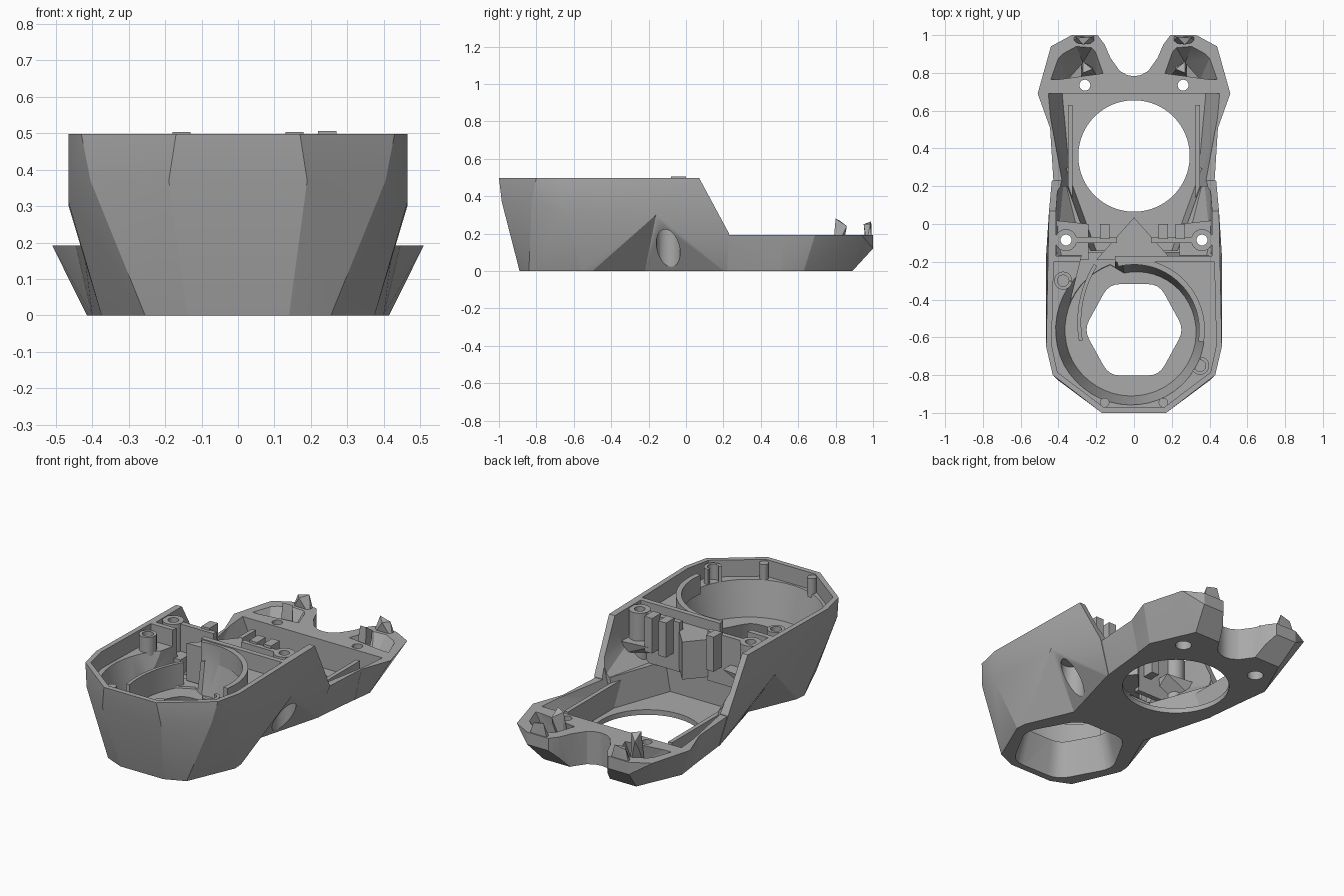
import bpy, bmesh, math
from mathutils import Vector

cube = bpy.data.objects.get("Cube")
if cube:
    bpy.data.objects.remove(cube, do_unlink=True)

grey = bpy.data.materials.new("mid grey")
grey.use_nodes = True
COL = (0.4, 0.4, 0.4, 1)
grey.diffuse_color = COL
grey.node_tree.nodes["Principled BSDF"].inputs["Base Color"].default_value = COL


def finish(name, bm):
    bmesh.ops.recalc_face_normals(bm, faces=bm.faces)
    me = bpy.data.meshes.new(name)
    bm.to_mesh(me)
    bm.free()
    me.materials.append(grey)
    ob = bpy.data.objects.new(name, me)
    bpy.context.collection.objects.link(ob)
    return ob


def hull(name, pts, mirror=True):
    bm = bmesh.new()
    for x, y, z in pts:
        bm.verts.new((x, y, z))
        if mirror:
            bm.verts.new((-x, y, z))
    bmesh.ops.remove_doubles(bm, verts=bm.verts, dist=1e-5)
    r = bmesh.ops.convex_hull(bm, input=bm.verts)
    junk = {g for g in r["geom_interior"] + r["geom_unused"] if isinstance(g, bmesh.types.BMVert)}
    bmesh.ops.delete(bm, geom=list(junk), context='VERTS')
    return finish(name, bm)


def prism(name, poly, z0, z1, taper=1.0, c=(0, 0)):
    """Extruded outline; taper scales the lower outline about c."""
    bm = bmesh.new()
    low = [bm.verts.new((c[0] + (x - c[0]) * taper, c[1] + (y - c[1]) * taper, z0)) for x, y in poly]
    top = [bm.verts.new((x, y, z1)) for x, y in poly]
    bm.faces.new(low)
    bm.faces.new(top)
    n = len(poly)
    for i in range(n):
        j = (i + 1) % n
        bm.faces.new((low[i], low[j], top[j], top[i]))
    return finish(name, bm)


def circle(x, y, r, n=32, a0=0, a1=360):
    k = n if a1 - a0 == 360 else n - 1
    return [(x + r * math.cos(math.radians(a0 + (a1 - a0) * i / k)),
             y + r * math.sin(math.radians(a0 + (a1 - a0) * i / k))) for i in range(n)]


def box(name, x0, x1, y0, y1, z0, z1):
    return prism(name, [(x0, y0), (x1, y0), (x1, y1), (x0, y1)], z0, z1)


def arc_wall(name, x, y, r, t, a0, a1, z0, z1, n=28):
    return prism(name, circle(x, y, r, n, a0, a1) + circle(x, y, r + t, n, a0, a1)[::-1], z0, z1)


def combine(base, parts, op):
    for p in parts:
        m = base.modifiers.new("bool", 'BOOLEAN')
        m.operation, m.solver, m.object = op, 'EXACT', p
        bpy.context.view_layer.objects.active = base
        bpy.ops.object.modifier_apply(modifier=m.name)
        bpy.data.objects.remove(p, do_unlink=True)


FC = (0, -0.56)  # centre of the fan pocket

# Outer shell: faceted front body, waist and rear tray
shell = hull("toolhead_shell", [
    (.17, -1, .498), (.43, -.8, .498), (.465, -.65, .498), (.45, .07, .498),
    (.19, -.985, .37), (.405, -.825, .37), (.465, -.65, .31), (.465, -.16, .3),
    (.14, -.89, 0), (.255, -.84, 0), (.375, -.56, 0), (.37, -.5, 0), (.25, -.22, 0)])
waist = hull("waist", [
    (.465, -.16, .3), (.45, .07, .498), (.45, -.1, .498), (.435, .23, .2),
    (.25, -.22, 0), (.37, .22, 0), (.2, -.25, .3)])
tray = hull("tray", [(.425, .2, .192), (.365, .2, 0), (.445, .52, .192), (.4, .52, 0)])
tail = hull("tail", [
    (.445, .51, .192), (.51, .69, .192), (.44, .94, .192), (.33, 1, .192), (.2, 1, .192),
    (.33, 1, .12), (.2, 1, .12), (.4, .51, 0), (.415, .63, 0), (.3, .89, 0)])
combine(shell, [waist, tray, tail], 'UNION')

# Spiral fan pocket with outlet, its upper step and the rounded hexagonal intake
spiral = []
for i in range(48):
    a = math.radians(100 - i * 350 / 47)
    r = .35 + .07 * min(1, i / 34)
    spiral.append((r * math.cos(a), FC[1] + r * math.sin(a)))
pocket = prism("pocket_cut", spiral, .2, .42, .87, FC)
outlet = prism("outlet_cut", [(-.36, -.5), (-.1, -.5), (-.1, -.1), (-.26, -.1)], .21, .6)
rim = prism("rim_cut", [(.16, -.97), (.405, -.785), (.436, -.64), (.425, -.2),
                        (-.425, -.2), (-.436, -.64), (-.405, -.785), (-.16, -.97)], .4, .6)
hexagon = []
for k in range(6):
    p, q, s = [Vector((.255 * math.cos(math.radians(60 * j)), FC[1] + .268 * math.sin(math.radians(60 * j))))
               for j in (k - 1, k, k + 1)]
    a, b = q.lerp(p, .22), q.lerp(s, .22)
    hexagon += [tuple(a.lerp(q, t).lerp(q.lerp(b, t), t)) for t in (0, .25, .5, .75, 1)]
intake = prism("intake_cut", hexagon, -.01, .24, 1.26, FC)

# Open rear chamber, tray and tail hollows, tail notch
chamber = hull("chamber_cut", [
    (.415, -.17, .6), (.415, .3, .6), (.41, -.17, .36), (.405, .2, .3), (.27, -.15, .2), (.37, .25, .2)])
lower = hull("lower_cut", [
    (.2, -.14, .03), (.33, .25, .03), (.24, -.14, .25), (.38, .25, .25), (.36, .3, .03)])
floor = hull("floor_cut", [
    (.335, .2, .03), (.38, .69, .03), (.39, .2, .25), (.415, .5, .25), (.48, .69, .25)])
tail_cuts = [hull("tail_cut", [
    (s * .2, .765, .04), (s * .35, .765, .04), (s * .27, .855, .05), (s * .15, .81, .25), (s * .475, .765, .25),
    (s * .42, .92, .25), (s * .32, .975, .25), (s * .205, .965, .25)], False) for s in (1, -1)]
edge = [(.23, 1.05), (.185, .99), (.155, .95), (.125, .88), (.075, .81), (.035, .788)]
notch = prism("notch_cut", edge + [(0, .782)] + [(-x, y) for x, y in edge[::-1]], -.1, .4)
combine(shell, [pocket, outlet, rim, intake, chamber, lower, floor] + tail_cuts + [notch], 'DIFFERENCE')

# Screw posts, ledges, rails and cross walls, repeated on both sides
adds = []
for s in (1, -1):
    def side(name, x0, x1, y0, y1, z0, z1):
        return box(name, min(s * x0, s * x1), max(s * x0, s * x1), y0, y1, z0, z1)
    adds += [
        hull("ledge", [(s * .24, -.19, .33), (s * .425, -.19, .33), (s * .425, .02, .33), (s * .24, .0, .33),
                       (s * .25, -.19, .2), (s * .33, -.19, .2), (s * .41, .0, .25)], False),
        prism("screw_post", circle(s * .36, -.085, .058, 24), .22, .493),
        side("cross_wall", .09, .36, -.1, -.07, .2, .49),
        side("wall_tab", .13, .18, -.08, 0, .3, .503),
        side("side_rail", .325, .35, .1, .63, .02, .17)]

# Cross bar, duct wedge and volute wall
adds += [
    hull("cross_bar", [(.475, .7, .185), (.465, .765, .185), (.37, .7, .01), (.34, .765, .01)]),
    prism("duct_wedge", [(0, .035), (-.2, -.19), (.2, -.19)], .22, .44),
    arc_wall("volute_wall", 0, FC[1], .345, .03, -10, 104, .38, .492)]
combine(shell, adds, 'UNION')

# Big nozzle opening, screw holes and their counterbores
drills = [prism("nozzle_cut", circle(0, .36, .295, 64), -.1, .1)]
for s in (1, -1):
    drills += [
        prism("post_hole", circle(s * .36, -.085, .029, 20), .1, .7),
        prism("post_bore", circle(s * .365, -.095, .064, 24), -.1, .225),
        prism("bar_hole", circle(s * .26, .735, .029, 20), -.1, .4),
        prism("bar_bore", circle(s * .26, .735, .045, 20), -.1, .05)]
combine(shell, drills, 'DIFFERENCE')

# Clips on the tail
for s, label in ((1, "left"), (-1, "right")):
    hull("tail_tip_" + label, [
        (s * .2, .995, .15), (s * .33, .995, .15), (s * .23, .99, .265), (s * .3, .985, .25),
        (s * .2, .96, .15), (s * .33, .965, .15), (s * .27, .95, .25)], False)
    hull("tail_clip_" + label, [
        (s * .2, .79, .06), (s * .28, .78, .06), (s * .22, .82, .27), (s * .27, .8, .28),
        (s * .28, .84, .2), (s * .22, .83, .08), (s * .27, .86, .24)], False)

# Curved guide inside the fan pocket, front bosses and small rim tab
arc_wall("pocket_guide", .28, -.52, .56, .02, 148, 190, .19, .34)
arc_wall("left_boss", -.375, -.3, .03, .018, 0, 359, .38, .49, 20)
arc_wall("right_boss", .35, -.75, .03, .018, -150, 90, .38, .49, 16)
for x, label in ((.155, "left"), (-.155, "right")):
    prism("front_boss_" + label, circle(x, -.945, .025, 16), .38, .49)
box("rim_tab", .22, .27, -.08, 0, .3, .506)

# Crisp facets, soft curves
for ob in bpy.context.scene.objects:
    if ob.type == 'MESH':
        bpy.ops.object.select_all(action='DESELECT')
        ob.select_set(True)
        bpy.context.view_layer.objects.active = ob
        bpy.ops.object.shade_smooth_by_angle(angle=math.radians(20))
